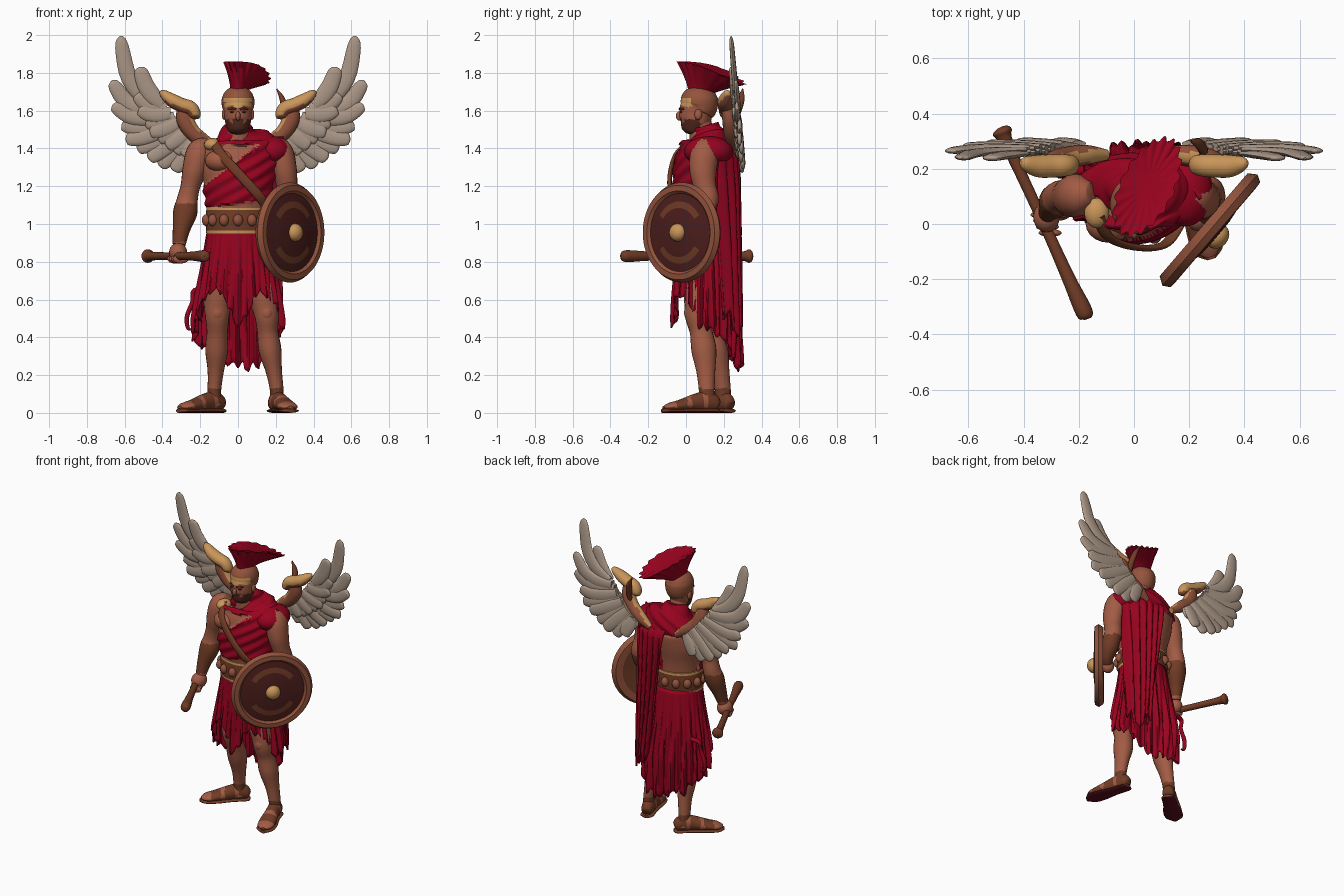
import bpy, bmesh, math, random
from mathutils import Vector as V
random.seed(4)
sin, cos, pi = math.sin, math.cos, math.pi
X, Y, Z = V((1, 0, 0)), V((0, 1, 0)), V((0, 0, 1))

def material(name, *rgb):
    m = bpy.data.materials.new(name)
    m.diffuse_color = [(c / 255) ** 2.2 for c in rgb] + [1]
    return m
SKIN = material("skin", 160, 92, 70)
RED = material("crimson cloth", 150, 10, 36)
WHITE = material("feather", 172, 152, 136)
GOLD = material("gold", 200, 148, 90)
BROWN = material("leather", 112, 62, 42)
COPPER = material("copper", 146, 84, 62)
DARK = material("dark wood", 78, 36, 34)
HAIR = material("beard", 84, 44, 34)
SOLE = material("sole", 88, 22, 34)

def spline(p, t):
    n = len(p) - 1
    s = min(max(t, 0) * n, n - 1e-7)
    i = int(s)
    f = s - i
    return [0.5 * (2*b + (c-a)*f + (2*a - 5*b + 4*c - d)*f*f + (3*b - a - 3*c + d)*f**3)
            for a, b, c, d in zip(p[max(i-1, 0)], p[i], p[i+1], p[min(i+2, n)])]

def grid(name, f, nu, nv, mats, rule=None, closed=True, caps=True, thick=0):
    """Surface from f(u, v); rule(center, normal) picks the material."""
    bm = bmesh.new()
    n = nu if closed else nu + 1
    rows = [[bm.verts.new(f(i / nu, j / nv)) for i in range(n)] for j in range(nv + 1)]
    for a, b in zip(rows, rows[1:]):
        for i in range(nu):
            k = (i + 1) % n
            bm.faces.new((a[i], a[k], b[k], b[i]))
    if caps:
        for r in (rows[0], rows[-1]):
            mid = bm.verts.new(sum((w.co for w in r), V()) / n)
            for i in range(n):
                bm.faces.new((r[i], r[(i + 1) % n], mid))
    bmesh.ops.recalc_face_normals(bm, faces=bm.faces)
    for q in bm.faces:
        q.smooth = True
        if rule:
            q.material_index = int(rule(q.calc_center_median(), q.normal))
    me = bpy.data.meshes.new(name)
    bm.to_mesh(me)
    bm.free()
    for m in mats:
        me.materials.append(m)
    me.set_sharp_from_angle(angle=math.radians(45))
    ob = bpy.data.objects.new(name, me)
    bpy.context.collection.objects.link(ob)
    if thick:
        s = ob.modifiers.new("thickness", 'SOLIDIFY')
        s.thickness, s.offset = thick, 0
    return ob

def tube_f(pts, ref=Y):
    """pts: (x, y, z, half width, half depth)"""
    def f(u, v):
        q = spline(pts, v)
        t = (V(spline(pts, v + .01)[:3]) - V(spline(pts, v - .01)[:3])).normalized()
        side = ref.cross(t).normalized()
        return V(q[:3]) + side * q[3] * cos(2*pi*u) + t.cross(side) * q[4] * sin(2*pi*u)
    return f

def tube(name, pts, mats, rule=None, ref=Y, nu=20, nv=30):
    return grid(name, tube_f(pts, ref), nu, nv, mats, rule)

def ball(name, loc, s, mat):
    def f(u, v):
        a = pi * (.01 + .98 * v)
        return V((loc[0] + s[0]*sin(a)*cos(2*pi*u), loc[1] + s[1]*sin(a)*sin(2*pi*u), loc[2] - s[2]*cos(a)))
    return grid(name, f, 20, 12, [mat])

# torso with the diagonal drape raised over the skin
def draped(p):
    if p.y < .1:
        return p.z > 1.42 or 1.11 + .15 * p.x < p.z < 1.2 + (p.x + .18) * .76
    return p.z > 1.36 or (p.x > .03 and p.z > 1.1)
body = tube_f([(0, .085, .93, .16, .13), (0, .085, 1.05, .155, .13), (0, .085, 1.17, .17, .14),
               (0, .095, 1.28, .195, .15), (.01, .11, 1.37, .205, .145), (.01, .125, 1.43, .18, .115),
               (0, .115, 1.475, .1, .08), (0, .1, 1.52, .055, .06)])
def torso(u, v):
    p = body(u, v)
    out = V((p.x, p.y - .1, 0)).normalized()
    return p + out * (.012 + .006 * sin(90 * (p.z - .75 * p.x) + 2 * sin(9 * p.x))) if draped(p) else p
grid("torso", torso, 120, 70, [SKIN, RED], lambda c, n: draped(c))
ball("chest_muscle", (-.09, 0, 1.335), (.085, .068, .06), SKIN)
ball("shoulder_drape", (.185, .12, 1.385), (.1, .13, .08), RED)
ball("shoulder_clasp", (-.135, .04, 1.42), (.045, .055, .035), GOLD)
tube("chest_strap", [(-.13, .03, 1.44, .025, .012), (-.09, -.05, 1.37, .025, .012), (.01, -.085, 1.26, .025, .012),
                     (.11, -.075, 1.15, .025, .012), (.165, .0, 1.07, .025, .012)], [BROWN])
tube("neck", [(0, .09, 1.42, .07, .07), (0, .08, 1.5, .058, .062), (0, .07, 1.56, .055, .06)], [SKIN])

# belt with plates
tube("belt", [(0, .085, .95, .168, .142), (0, .085, 1.02, .172, .146), (0, .085, 1.09, .166, .142)], [BROWN, GOLD],
     lambda c, n: c.z > 1.072 or c.z < .97, nu=48, nv=14)
for i in range(14):
    a = 2 * pi * (i + .5) / 14
    ball("belt_plate", (.17 * cos(a), .085 + .145 * sin(a), 1.02), (.026, .026, .032), COPPER)

# head, beard and helmet
def head_rule(c, n):
    if c.z > 1.622:
        return 3 if c.y < .03 and c.z < 1.665 else 2
    if c.z < 1.555 and c.y < .075 and not (c.z > 1.535 and c.y < -.01 and .025 < abs(c.x) < .045):
        return 1
    return 2 if c.y > .1 else 0
tube("head", [(0, .02, 1.475, .015, .015), (0, .025, 1.49, .046, .052), (0, .045, 1.54, .068, .08), (0, .055, 1.6, .075, .09),
              (0, .07, 1.63, .086, .098), (0, .07, 1.67, .084, .096), (0, .07, 1.71, .06, .07), (0, .07, 1.735, .01, .01)],
     [SKIN, HAIR, COPPER, GOLD], head_rule, nu=40, nv=48)
ball("nose", (0, -.036, 1.572), (.013, .018, .024), SKIN)
for s in (-1, 1):
    ball("ear", (s * .074, .065, 1.58), (.012, .02, .028), SKIN)
    ball("eye", (s * .029, -.025, 1.594), (.014, .008, .006), HAIR)
    tube("eyebrow", [(s * .01, -.034, 1.607, .005, .006), (s * .03, -.03, 1.613, .006, .006),
                     (s * .052, -.012, 1.608, .004, .005)], [HAIR], ref=Z, nu=8, nv=8)

# helmet crest, flaring up and sweeping back
def crest(u, v):
    a, b = cos(2*pi*u), sin(2*pi*u)
    low = V((.04 * b, .08 + .065 * a, 1.69))
    w = 1 + .06 * sin(2*pi*u * 18) * v
    top = V((.048, .135, 0)) + V((.45, .89, 0)) * .19 * a * w + V((.89, -.45, 0)) * .095 * b * w
    top.z = 1.86 - .031 * (a + 1) ** 2
    p = low.lerp(top, v)
    p.z = low.z + (top.z - low.z) * v ** .8
    return p
grid("helmet_crest", crest, 100, 14, [RED])

# arms
tube("right_arm", [(-.15, .11, 1.42, .04, .04), (-.2, .105, 1.385, .068, .075), (-.228, .1, 1.29, .066, .075), (-.252, .1, 1.2, .052, .058),
                   (-.268, .1, 1.13, .055, .058), (-.28, .085, 1.06, .064, .06), (-.3, .06, .97, .046, .046), (-.312, .04, .89, .034, .034)],
     [SKIN, BROWN], lambda c, n: .905 < c.z < 1.11, nv=60)
tube("left_arm", [(.17, .11, 1.43, .04, .04), (.22, .1, 1.385, .068, .075), (.245, .09, 1.29, .066, .072), (.26, .1, 1.2, .056, .06),
                  (.272, .115, 1.13, .055, .058), (.275, .09, 1.05, .055, .055), (.265, .05, .99, .042, .042), (.235, .02, .955, .03, .03)],
     [SKIN, BROWN], lambda c, n: c.z < 1.1, nv=50)
ball("left_hand", (.23, .015, .95), (.04, .04, .045), SKIN)
ball("right_hand", (-.317, .025, .85), (.048, .055, .05), SKIN)
for i in range(4):
    k = -.02 + i * .024
    ball("finger", (-.325 + .41 * k, .015 - .91 * k, .815), (.042, .014, .024), SKIN)

# club
tube("club", [(-.485, .35, .83, .01, .01), (-.478, .335, .83, .036, .036), (-.455, .28, .83, .023, .023), (-.33, .01, .83, .02, .02),
              (-.24, -.19, .83, .024, .024), (-.18, -.32, .83, .031, .031), (-.17, -.345, .83, .01, .01)], [BROWN], ref=Z)

# round shield, turned outwards
profile = [(.002, -.008), (.1, -.012), (.2, -.03), (.245, -.03), (.265, 0), (.25, .026), (.22, .028),
           (.207, .014), (.165, .02), (.13, .026), (.07, .034), (.002, .036)]
def shield_rule(c, n):
    r = math.hypot(c.x, c.y)
    if r > .207:
        return 0
    if n.z < 0:
        return 2
    return 2 if .13 < r < .165 and abs(c.y) > .55 * r else 1
def shield(u, v):
    r, h = profile[round(v * (len(profile) - 1))]
    return V((r * cos(2*pi*u), r * sin(2*pi*u), h))
face = V((.76, -.65, 0))
turn = face.to_track_quat('Z', 'Y').to_euler()
for ob in (grid("shield", shield, 64, 11, [COPPER, DARK, BROWN], shield_rule),
           ball("shield_boss", (0, 0, .035), (.048, .048, .04), GOLD)):
    ob.rotation_euler, ob.location = turn, (.275, -.022, .955)

# legs and sandalled feet
sizes = [(.85, .08, .09), (.7, .086, .092), (.58, .074, .08), (.51, .064, .066), (.43, .056, .06),
         (.33, .06, .066), (.22, .043, .05), (.12, .036, .042), (.04, .038, .045)]
for name, path, d in (
        ("right", [(-.08, .1), (-.095, .1), (-.108, .1), (-.11, .095), (-.11, .12), (-.113, .155), (-.118, .18), (-.125, .195), (-.125, .2)], V((-.75, -.66, 0))),
        ("left", [(.07, .09), (.11, .08), (.14, .07), (.152, .062), (.157, .08), (.17, .095), (.19, .105), (.205, .11), (.205, .115)], V((.3, -.95, 0)))):
    tube(name + "_leg", [(x, y, *s) for (x, y), s in zip(path, sizes)], [SKIN, BROWN],
         lambda c, n: .07 < c.z < .13, nv=70)
    base = V((*path[-1], 0))
    ball(name + "_kneecap", (path[3][0], path[3][1] - .042, .53), (.036, .03, .045), SKIN)
    def along(rows):
        return [(*(base + d * s + Z * z), rx, rz) for s, z, rx, rz in rows]
    def straps(c, n):
        s = (c - base).dot(d)
        return s < .01 or .035 < s < .1 or .125 < s < .185 or c.z < .03
    tube(name + "_foot", along([(-.06, .04, .015, .015), (-.048, .045, .034, .038), (0, .06, .042, .055), (.07, .055, .045, .046),
                                (.15, .04, .054, .031), (.21, .032, .05, .022), (.245, .026, .02, .01)]), [SKIN, BROWN], straps, ref=Z, nv=50)
    tube(name + "_sole", along([(-.065, .011, .012, .011), (-.045, .011, .042, .011), (.05, .011, .046, .011), (.15, .011, .06, .011),
                                (.22, .011, .054, .011), (.255, .011, .015, .011)]), [BROWN, SOLE], lambda c, n: n.z < -.5, ref=Z)

# ragged pleated skirt, longer at the back
hem = [(h,) for h in (.46, .4, .27, .2, .26, .34, .42, .54, .6, .47, .6, .52, .46)]
tatters = [random.uniform(-.04, .05) for _ in range(26)]
def skirt(u, v):
    a = 2 * pi * u
    k = u * 26
    bottom = spline(hem, u)[0] + tatters[int(k) % 26] * .9 + .07 * abs(k % 1 - .5)
    z = .97 + (bottom - .97) * v
    h = min((.97 - z) / .4, 1.2)
    fold = h * (.010 * sin(17 * a + 5 * z) + .008 * sin(34 * a + 1 - 4 * z))
    ry = .135 + (.05 if sin(a) > 0 else .015) * h
    return V(((.16 + .06 * h + fold) * cos(a), .09 + (ry + fold) * sin(a), z))
grid("skirt", skirt, 208, 24, [RED], caps=False, thick=.008)

# cape over the left shoulder
def cape(u, v):
    k = u * 7
    bottom = .5 + tatters[int(k)] * 1.5 + .1 * abs(k % 1 - .5) - .08 * u
    z = 1.46 + (bottom - 1.46) * v
    x0, x1 = -.03 + .13 * v, .24 - .005 * v
    y = .19 + .08 * min(1, v * 9) + .015 * v - .1 * u ** 4
    return V((x0 + (x1 - x0) * u, y + .012 * sin(u * 34 + 5 * v) * min(1, v * 4), z))
grid("cape", cape, 63, 36, [RED], closed=False, caps=False, thick=.012)
tube("cloth_curl", [(-.18, .2, .66, .012, .02), (-.235, .19, .645, .012, .015), (-.24, .18, .59, .012, .012), (-.27, .18, .51, .012, .015),
                    (-.265, .18, .45, .01, .012), (-.24, .18, .44, .003, .003)], [RED])

# wings: long feathers, shorter coverts and a gilded arm on each side
tips = [(.62, 1.995), (.665, 1.76), (.66, 1.635), (.615, 1.53), (.595, 1.45), (.535, 1.4), (.475, 1.345), (.415, 1.305), (.34, 1.28), (.27, 1.3)]
def plume(name, s, root, tip, w, sag, dy):
    pts = []
    for t, k in ((0, .7), (.3, 1), (.6, 1), (.88, .85), (.97, .55), (1, .1)):
        x = root[0] + (tip[0] - root[0]) * t + sag * .75 * sin(pi * t)
        z = root[1] + (tip[1] - root[1]) * t - sag * sin(pi * t)
        pts.append((s * x, .296 - (z - 1.3) * .083 + dy, z, w * k, .014 * k + .001))
    tube(name, pts, [WHITE], nu=12, nv=16)
for s in (-1, 1):
    for i, tip in enumerate(tips):
        t = i / 9
        root = (.4 - .2 * t, 1.63 - .2 * t)
        plume("long_feather", s, root, tip, .044, .06 * (1 - t) ** 2 + .008, .006 * (i % 2))
        short = [r + (q - r) * .55 for r, q in zip(root, tip)]
        plume("covert_feather", s, root, short, .045, .02 * (1 - t), -.014 + .005 * (i % 2))
    tube("wing_lower_arm", [(s * .1, .25, 1.38, .02, .02), (s * .17, .25, 1.43, .036, .036), (s * .24, .24, 1.485, .042, .04),
                            (s * .28, .23, 1.55, .045, .038), (s * .29, .22, 1.61, .035, .03)],
         [COPPER, GOLD], lambda c, n: n.x * s < -.55)
    tube("wing_upper_arm", [(s * .22, .215, 1.555, .012, .012), (s * .225, .215, 1.575, .03, .034), (s * .25, .212, 1.612, .038, .04),
                            (s * .3, .21, 1.63, .038, .042), (s * .35, .21, 1.655, .036, .04), (s * .395, .22, 1.69, .022, .025),
                            (s * .41, .225, 1.705, .005, .005)],
         [GOLD, COPPER], lambda c, n: n.z < -.4)
tube("loose_feather", [(.205, .3, 1.715, .003, .003), (.235, .29, 1.66, .015, .02), (.25, .27, 1.59, .018, .02), (.25, .25, 1.52, .012, .012)], [BROWN])
